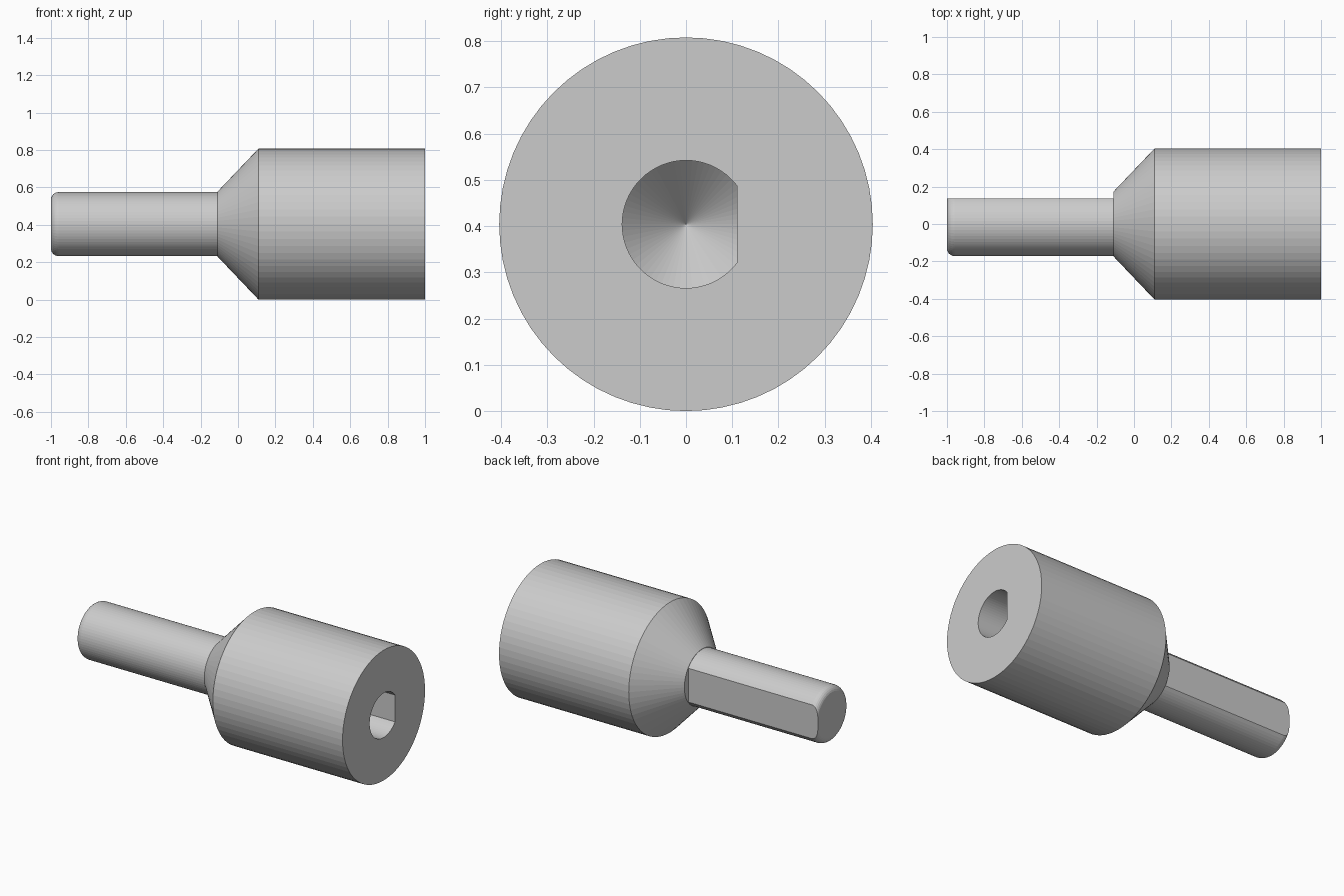
import bpy, bmesh, math
from mathutils import Vector

if "Cube" in bpy.data.objects:
    bpy.data.objects.remove(bpy.data.objects["Cube"], do_unlink=True)

AXIS_Z = 0.404
SIDES = 64

grey = bpy.data.materials.new("light grey")
grey.use_nodes = True
grey.diffuse_color = (0.6, 0.6, 0.6, 1)
grey.node_tree.nodes["Principled BSDF"].inputs["Base Color"].default_value = grey.diffuse_color


def lathe(name, profile, flat_y=None):
    """Revolve (x, radius) points about the x axis; optionally slice a flat at +y."""
    bm = bmesh.new()
    verts = [bm.verts.new((x, 0, r)) for x, r in profile]
    edges = [bm.edges.new(pair) for pair in zip(verts, verts[1:])]
    bmesh.ops.spin(bm, geom=verts + edges, cent=(0, 0, 0), axis=(1, 0, 0),
                   angle=math.tau, steps=SIDES, use_duplicate=False)
    bmesh.ops.remove_doubles(bm, verts=bm.verts, dist=1e-4)
    if flat_y is not None:
        cut = bmesh.ops.bisect_plane(bm, geom=bm.verts[:] + bm.edges[:] + bm.faces[:],
                                     plane_co=(0, flat_y, 0), plane_no=(0, 1, 0),
                                     clear_outer=True)
        rim = [e for e in cut["geom_cut"] if isinstance(e, bmesh.types.BMEdge)]
        bmesh.ops.contextual_create(bm, geom=rim)
    bmesh.ops.recalc_face_normals(bm, faces=bm.faces)
    mesh = bpy.data.meshes.new(name)
    bm.to_mesh(mesh)
    bm.free()
    mesh.materials.append(grey)
    obj = bpy.data.objects.new(name, mesh)
    obj.location = Vector((0, 0, AXIS_Z))
    bpy.context.collection.objects.link(obj)
    return obj


def combine(target, tool, operation):
    """Apply a boolean and discard the tool."""
    mod = target.modifiers.new(operation.lower(), "BOOLEAN")
    mod.operation, mod.solver, mod.object = operation, "EXACT", tool
    bpy.context.view_layer.objects.active = target
    bpy.ops.object.modifier_apply(modifier=mod.name)
    bpy.data.objects.remove(tool, do_unlink=True)


# Socket body with its tapered shoulder
body = lathe("shaft_adapter", [(-0.11, 0), (-0.11, 0.173), (0.11, 0.404), (1, 0.404), (1, 0)])

# D-shaped blind bore with a conical end
bore = lathe("bore_cutter", [(-0.03, 0), (0.11, 0.138), (1.1, 0.138), (1.1, 0)], 0.11)
combine(body, bore, "DIFFERENCE")

# D-shaped shaft with a rounded tip
R, F = 0.171, 0.04
tip = [(-1 + F - F * math.cos(a), R - F + F * math.sin(a))
       for a in (math.pi / 2 * i / 6 for i in range(7))]
shaft = lathe("shaft", [(-1, 0)] + tip + [(-0.06, R), (-0.06, 0)], 0.135)
combine(body, shaft, "UNION")
